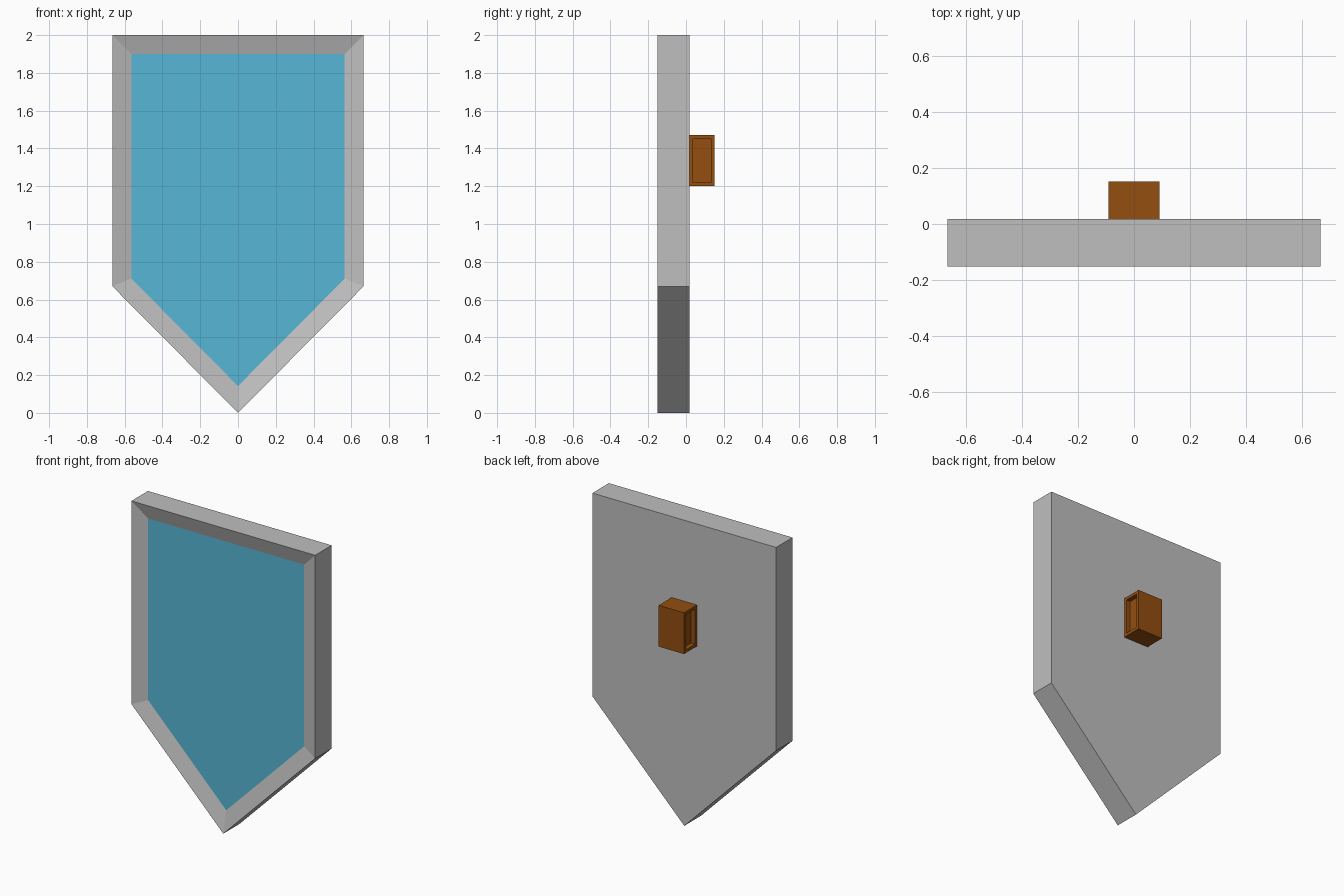
import bpy, bmesh

if "Cube" in bpy.data.objects:
    bpy.data.objects.remove(bpy.data.objects["Cube"])


def material(name, rgb):
    m = bpy.data.materials.new(name)
    m.diffuse_color = (*rgb, 1)
    m.use_nodes = True
    m.node_tree.nodes["Principled BSDF"].inputs["Base Color"].default_value = m.diffuse_color
    return m


grey = material("grey metal", (0.52, 0.52, 0.52))
blue = material("blue panel", (0.095, 0.47, 0.68))
brown = material("brown wood", (0.29, 0.077, 0.005))


def finish(bm, name, mats):
    bmesh.ops.recalc_face_normals(bm, faces=bm.faces)
    me = bpy.data.meshes.new(name)
    bm.to_mesh(me)
    bm.free()
    for m in mats:
        me.materials.append(m)
    ob = bpy.data.objects.new(name, me)
    bpy.context.collection.objects.link(ob)
    return ob


# Shield body: extruded outline, front sunk inside a sloped rim
FRONT, BACK = -0.152, 0.018
outline = [(-0.665, 2), (-0.665, 0.67), (0, 0), (0.665, 0.67), (0.665, 2)]
bm = bmesh.new()
face = bm.faces.new([bm.verts.new((x, FRONT, z)) for x, z in outline])
ext = bmesh.ops.extrude_face_region(bm, geom=[face], use_keep_orig=True)
for v in ext["geom"]:
    if isinstance(v, bmesh.types.BMVert):
        v.co.y = BACK
bmesh.ops.recalc_face_normals(bm, faces=bm.faces)
bm.faces.ensure_lookup_table()
panel = min(bm.faces, key=lambda f: f.calc_center_median().y)
bmesh.ops.inset_region(bm, faces=[panel], thickness=0.1, use_even_offset=True)
for v in panel.verts:
    v.co.y = FRONT + 0.03
panel.material_index = 1
finish(bm, "shield", [grey, blue])

# Handle block on the back with a recess in each side
bm = bmesh.new()
bmesh.ops.create_cube(bm, size=1)
for v in bm.verts:
    v.co.x *= 0.183
    v.co.y = 0.018 + (v.co.y + 0.5) * 0.134
    v.co.z = 1.2 + (v.co.z + 0.5) * 0.27
bm.normal_update()
for side in [f for f in bm.faces if abs(f.normal.x) > 0.9]:
    s = 1 if side.normal.x > 0 else -1
    bmesh.ops.inset_region(bm, faces=[side], thickness=0.02, use_even_offset=True)
    # second inset of zero width makes the straight recess walls
    r = bmesh.ops.extrude_discrete_faces(bm, faces=[side])
    for v in r["faces"][0].verts:
        v.co.x -= s * 0.03
finish(bm, "handle", [brown])
